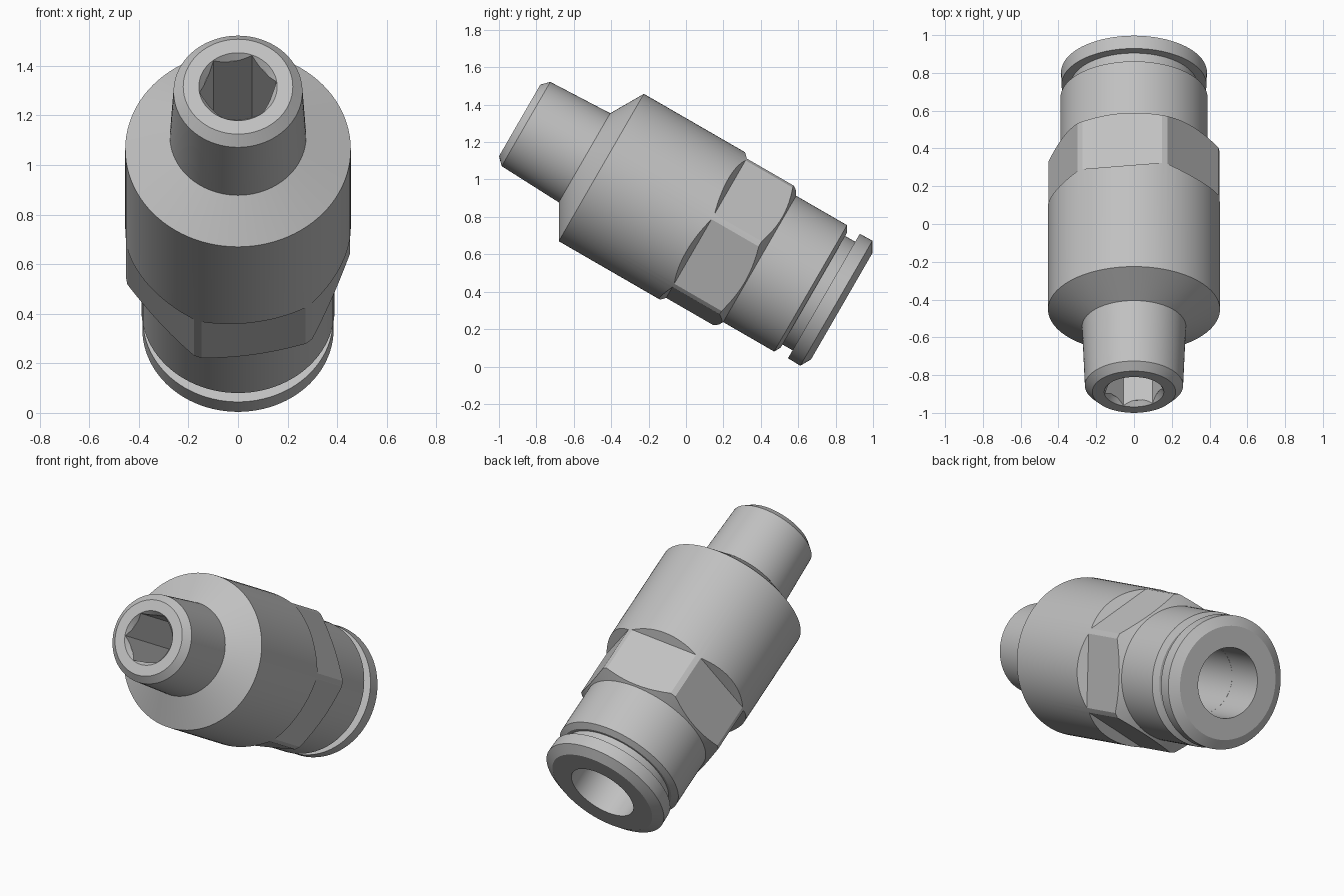
import bpy
import bmesh
from math import radians, cos, sin, tan, pi
from mathutils import Matrix

cube = bpy.data.objects.get("Cube")
if cube:
    bpy.data.objects.remove(cube, do_unlink=True)

# Fitting axis is local z, tilted so the threaded end points up and forward
PLACE = Matrix.Translation((0, 0.3475, 0.602)) @ Matrix.Rotation(radians(-120), 4, 'X')
TURN = radians(-9)          # clocking of the hexagon
SLOPE = tan(radians(30))    # shared chamfer slope
R = 0.455                   # main body radius
FLAT = 0.402                # centre to wrench flat

metal = bpy.data.materials.new("grey metal")
metal.use_nodes = True
GREY = (0.53, 0.53, 0.53, 1)
metal.diffuse_color = GREY
bsdf = metal.node_tree.nodes["Principled BSDF"]
bsdf.inputs["Base Color"].default_value = GREY
bsdf.inputs["Roughness"].default_value = 0.5


def finish(name, bm):
    bmesh.ops.recalc_face_normals(bm, faces=bm.faces)
    mesh = bpy.data.meshes.new(name)
    bm.to_mesh(mesh)
    bm.free()
    mesh.materials.append(metal)
    obj = bpy.data.objects.new(name, mesh)
    obj.matrix_world = PLACE
    bpy.context.collection.objects.link(obj)
    return obj


def lathe(name, profile, closed=False, steps=96):
    """Spin (radius, axial) points around the local z axis."""
    bm = bmesh.new()
    verts = [bm.verts.new((r, 0, s)) for r, s in profile]
    ends = verts[1:] + verts[:1] if closed else verts[1:]
    edges = [bm.edges.new(pair) for pair in zip(verts, ends)]
    bmesh.ops.spin(bm, geom=verts + edges, cent=(0, 0, 0), axis=(0, 0, 1),
                   angle=2 * pi, steps=steps)
    bmesh.ops.remove_doubles(bm, verts=bm.verts, dist=0.0001)
    return finish(name, bm)


def extrude(bm, ring, offset):
    """Close a ring of points into a face and extrude it to a solid."""
    face = bm.faces.new([bm.verts.new(p) for p in ring])
    result = bmesh.ops.extrude_face_region(bm, geom=[face], use_keep_orig=True)
    moved = [v for v in result["geom"] if isinstance(v, bmesh.types.BMVert)]
    bmesh.ops.translate(bm, verts=moved, vec=offset)
    return [v for v in face.verts] + moved


def cut(target, cutter):
    mod = target.modifiers.new("cut", 'BOOLEAN')
    mod.operation = 'DIFFERENCE'
    mod.solver = 'EXACT'
    mod.object = cutter
    bpy.context.view_layer.update()
    bpy.context.view_layer.objects.active = target
    bpy.ops.object.modifier_apply(modifier=mod.name)
    bpy.data.objects.remove(cutter, do_unlink=True)


def smooth(obj):
    bpy.ops.object.select_all(action='DESELECT')
    obj.select_set(True)
    bpy.context.view_layer.objects.active = obj
    bpy.ops.object.shade_smooth_by_angle(angle=radians(18))


# Body: tapered spigot, conical shoulder, barrel, rear sleeve and rear bore
body = lathe("fitting_body", [
    (0, -1.40), (0.138, -1.40), (0.158, -1.428), (0.221, -1.428),
    (0.260, -1.389), (0.275, -1.028), (R, -0.924),
    (R, 0.016), (0.39, 0.016 + (R - 0.39) * SLOPE),
    (0.39, 0.368), (0.355, 0.388), (0.337, 0.388), (0.337, 0.30),
    (0.204, 0.30), (0.204, -0.2), (0, -0.2)])

# Six wrench flats, each with a sloped run-out wall towards the barrel
bm = bmesh.new()
wall = -0.306 + (R - FLAT) * SLOPE
for i in range(6):
    ring = [(FLAT, -0.225, wall), (0.55, -0.225, wall - (0.55 - FLAT) * SLOPE),
            (0.55, -0.225, 0.1), (FLAT, -0.225, 0.1)]
    verts = extrude(bm, ring, (0, 0.45, 0))
    angle = TURN + radians(30 + 60 * i)
    bmesh.ops.rotate(bm, verts=verts, cent=(0, 0, 0),
                     matrix=Matrix.Rotation(angle, 3, 'Z'))
cut(body, finish("flats_cutter", bm))

# Hexagonal key socket running through to the rear bore
bm = bmesh.new()
angles = [TURN + radians(60 * i) for i in range(6)]
extrude(bm, [(0.157 * cos(a), 0.157 * sin(a), -1.5) for a in angles], (0, 0, 1.4))
cut(body, finish("socket_cutter", bm))
smooth(body)

# Release collar with a narrow neck that sits inside the body
collar = lathe("release_collar", [
    (0.204, 0.301), (0.335, 0.301), (0.335, 0.45), (0.384, 0.45),
    (0.386, 0.527), (0.328, 0.56), (0.204, 0.56)], closed=True)
smooth(collar)
